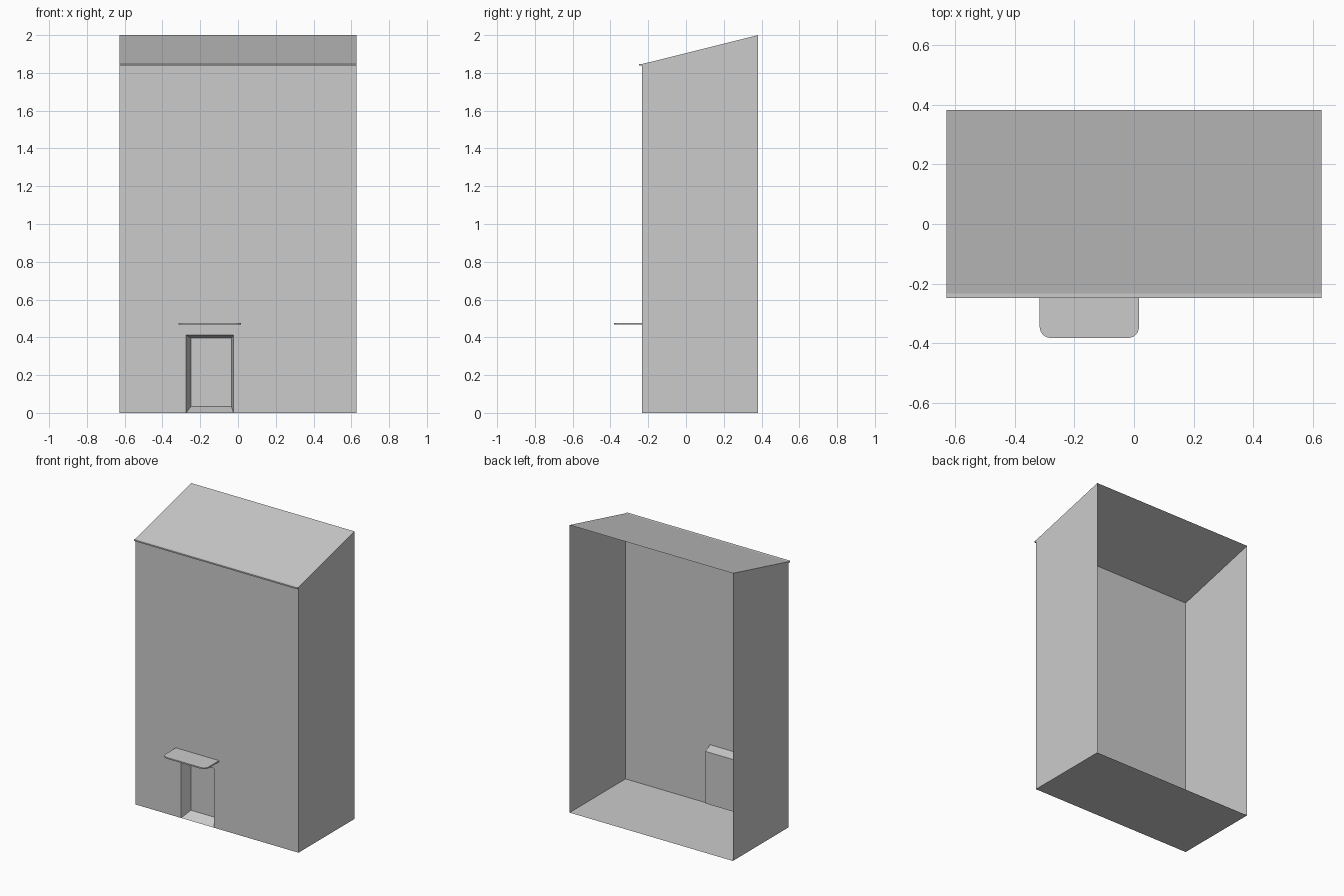
import bpy, bmesh, math

if "Cube" in bpy.data.objects:
    bpy.data.objects.remove(bpy.data.objects["Cube"])

W = 0.628                      # half width
YF, YB = -0.232, 0.382         # front wall and open back
ZF, ZB = 1.847, 2.0            # roof height at front and back


def add_mesh(name, polys):
    """Object from a list of polygons, welded where they meet."""
    bm = bmesh.new()
    for poly in polys:
        bm.faces.new([bm.verts.new(p) for p in poly])
    bmesh.ops.remove_doubles(bm, verts=bm.verts, dist=1e-5)
    me = bpy.data.meshes.new(name)
    bm.to_mesh(me)
    bm.free()
    ob = bpy.data.objects.new(name, me)
    bpy.context.collection.objects.link(ob)
    return ob


def slab(name, outline, z0, z1):
    """Flat slab from a counter-clockwise xy outline."""
    n = len(outline)
    low = [(x, y, z0) for x, y in outline]
    top = [(x, y, z1) for x, y in outline]
    sides = [(low[i], low[(i + 1) % n], top[(i + 1) % n], top[i]) for i in range(n)]
    return add_mesh(name, [low[::-1], top] + sides)


# Doorway outline at the wall and, narrower, at the back of the recess
L, R, H = -0.275, -0.024, 0.412
outer = [(L, YF, 0), (L, YF, H), (R, YF, H), (R, YF, 0)]
yd = YF + 0.07
inner = [(-0.249, yd, 0.034), (-0.249, yd, 0.396), (-0.035, yd, 0.396), (-0.035, yd, 0.034)]

# Building shell: thin walls, open at the back
front_wall = [(-W, YF, 0)] + outer + [(W, YF, 0), (W, YF, ZF), (-W, YF, ZF)]
right_wall = [(W, YF, 0), (W, YB, 0), (W, YB, ZB), (W, YF, ZF)]
left_wall = [(-x, y, z) for x, y, z in reversed(right_wall)]
roof = [(-W, YF, ZF), (W, YF, ZF), (W, YB, ZB), (-W, YB, ZB)]
floor = [(-W, YB, 0), (W, YB, 0), (W, YF, 0), outer[3], outer[0], (-W, YF, 0)]
add_mesh("building_shell", [front_wall, right_wall, left_wall, roof, floor])

# Tapered door recess with its closed door panel
jambs = [(outer[i], outer[(i + 1) % 4], inner[(i + 1) % 4], inner[i]) for i in range(4)]
add_mesh("door_recess", [j[::-1] for j in jambs] + [inner[::-1]])

# Thin drip edge under the front of the roof
slab("roof_edge_trim", [(-W, -0.248), (W, -0.248), (W, YF), (-W, YF)], 1.838, 1.847)

# Canopy over the door, rounded at the two free corners
cx0, cx1, cy, r = -0.316, 0.017, -0.382, 0.038
outline = [(cx1, YF), (cx0, YF)]
for mx, start in ((cx0 + r, 180), (cx1 - r, 270)):
    for k in range(7):
        a = math.radians(start + 15 * k)
        outline.append((mx + r * math.cos(a), cy + r + r * math.sin(a)))
slab("door_canopy", outline, 0.468, 0.477)
